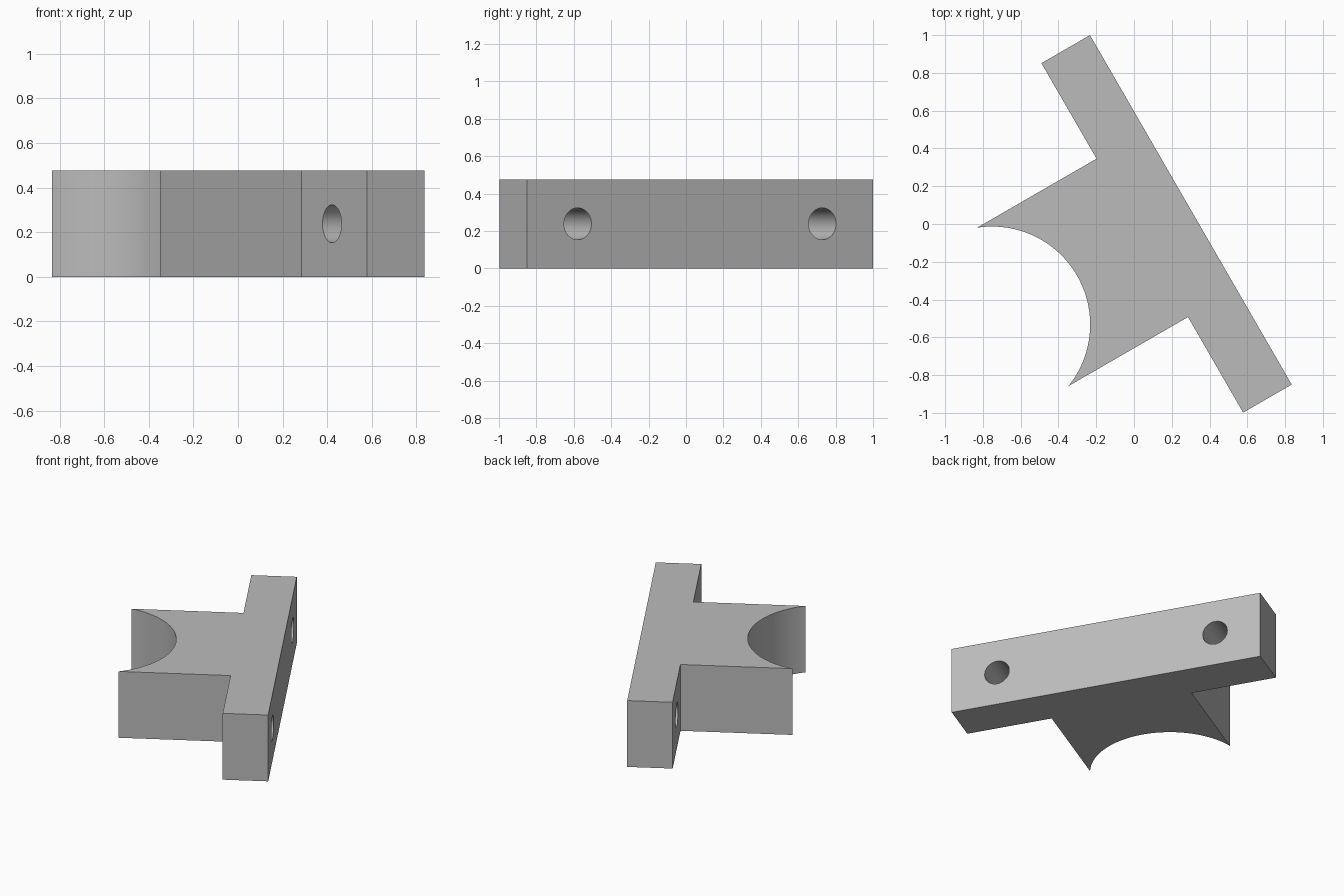
import bpy, bmesh, math
from mathutils import Matrix

cube = bpy.data.objects.get("Cube")
if cube:
    bpy.data.objects.remove(cube, do_unlink=True)

# Bracket dimensions, in a frame where the back face lies on local y = 0
HEIGHT = 0.476
HALF_BAR, BAR_DEPTH = 1.068, 0.297
HALF_STEM, STEM_DEPTH = 0.484, 1.03
SADDLE_Y, SADDLE_R = -1.215, 0.519
HOLE_X, HOLE_R = 0.755, 0.085
ARC_STEPS = 64

grey = bpy.data.materials.new("plain grey")
grey.use_nodes = True
colour = (0.5, 0.5, 0.5, 1)
grey.diffuse_color = colour
grey.node_tree.nodes["Principled BSDF"].inputs["Base Color"].default_value = colour


def make_object(name, bm):
    bmesh.ops.recalc_face_normals(bm, faces=bm.faces)
    mesh = bpy.data.meshes.new(name)
    bm.to_mesh(mesh)
    bm.free()
    mesh.materials.append(grey)
    obj = bpy.data.objects.new(name, mesh)
    bpy.context.collection.objects.link(obj)
    return obj


# T-shaped outline: one half, the saddle arc, then the mirrored half
half = [(HALF_BAR, 0), (HALF_BAR, -BAR_DEPTH), (HALF_STEM, -BAR_DEPTH), (HALF_STEM, -STEM_DEPTH)]
reach = math.asin(HALF_STEM / SADDLE_R)
arc = []
for i in range(1, ARC_STEPS):
    a = reach * (1 - 2 * i / ARC_STEPS)
    arc.append((SADDLE_R * math.sin(a), SADDLE_Y + SADDLE_R * math.cos(a)))
outline = half + arc + [(-x, y) for x, y in reversed(half)]

bm = bmesh.new()
base = bm.faces.new([bm.verts.new((x, y, 0)) for x, y in outline])
top = bmesh.ops.extrude_face_region(bm, geom=[base])["geom"]
bmesh.ops.translate(bm, vec=(0, 0, HEIGHT), verts=[v for v in top if isinstance(v, bmesh.types.BMVert)])
bracket = make_object("saddle_bracket", bm)

# Screw holes through both ends of the bar
bm = bmesh.new()
for side in (-1, 1):
    place = Matrix.Translation((side * HOLE_X, -BAR_DEPTH / 2, HEIGHT / 2)) @ Matrix.Rotation(math.pi / 2, 4, "X")
    bmesh.ops.create_cone(bm, cap_ends=True, segments=48, radius1=HOLE_R, radius2=HOLE_R,
                          depth=BAR_DEPTH * 1.5, matrix=place)
cutter = make_object("screw_hole_cutter", bm)
cutter.hide_render = True

cut = bracket.modifiers.new("screw_holes", "BOOLEAN")
cut.operation = "DIFFERENCE"
cut.solver = "EXACT"
cut.object = cutter
bpy.ops.object.select_all(action="DESELECT")
bracket.select_set(True)
bpy.context.view_layer.objects.active = bracket
bpy.ops.object.modifier_apply(modifier=cut.name)
bpy.data.objects.remove(cutter, do_unlink=True)

# Smooth the curved walls and turn the bracket into place
bpy.ops.object.shade_smooth_by_angle(angle=math.radians(30))
bracket.location = (0.301, 0.075, 0)
bracket.rotation_euler.z = math.radians(-60)
